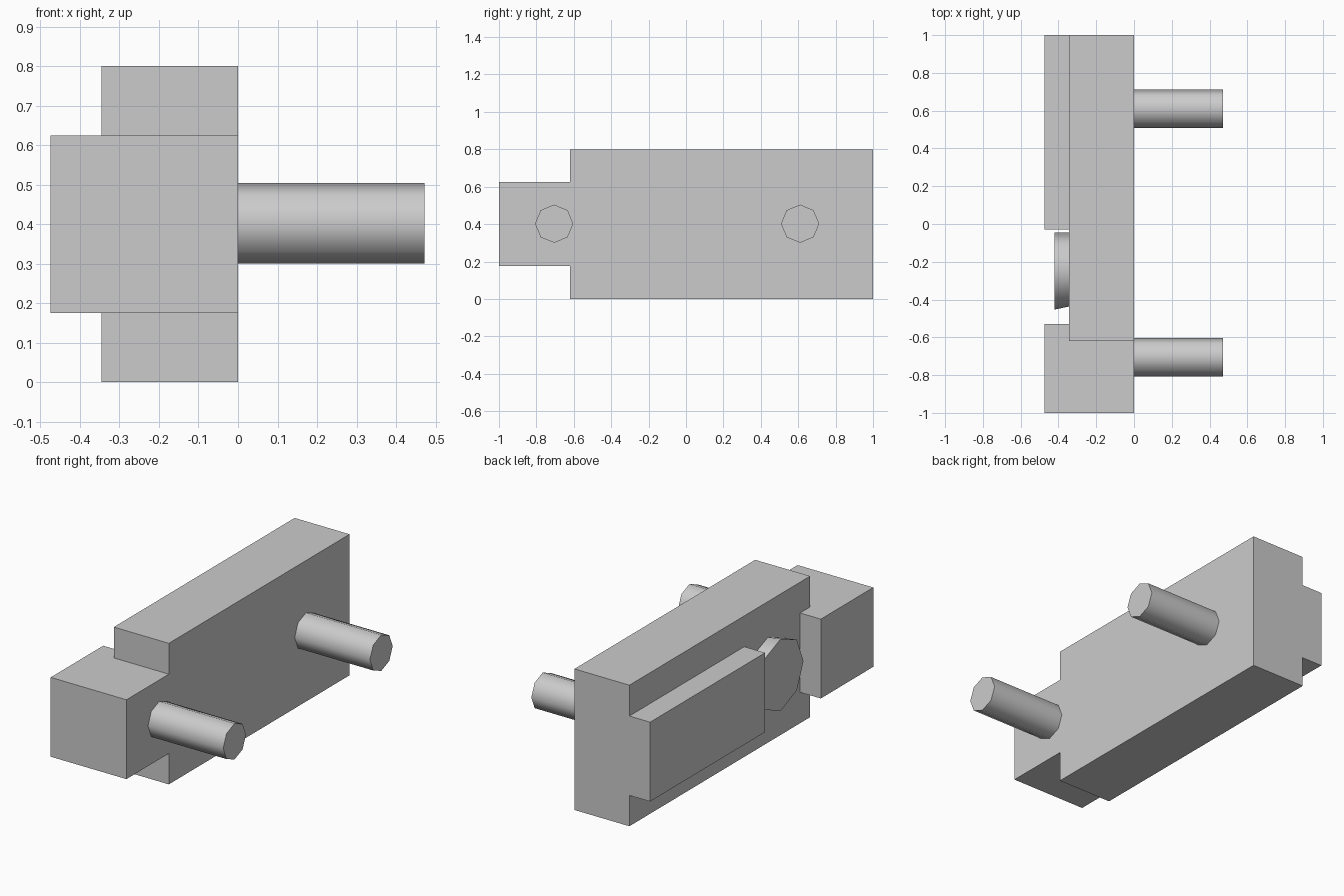
import bpy, bmesh, math
from mathutils import Vector

if "Cube" in bpy.data.objects:
    bpy.data.objects.remove(bpy.data.objects["Cube"])

XS = [-0.475, -0.345, 0.0]
YS = [-1.0, -0.62, -0.53, -0.03, 1.0]
ZS = [0.0, 0.175, 0.625, 0.8]


def finish(bm, name):
    bmesh.ops.recalc_face_normals(bm, faces=bm.faces[:])
    mesh = bpy.data.meshes.new(name)
    bm.to_mesh(mesh)
    bm.free()
    obj = bpy.data.objects.new(name, mesh)
    bpy.context.collection.objects.link(obj)
    return obj


def solid(i, j, k):
    """Which cells of the stepped body are filled."""
    if not (0 <= i < 2 and 0 <= j < 4 and 0 <= k < 3):
        return False
    if k == 1:                       # central rail with a notch in its back
        return not (i == 0 and j == 2)
    return i == 1 and j > 0          # upper and lower parts of the main slab


def make_body():
    bm = bmesh.new()
    for i in range(2):
        for j in range(4):
            for k in range(3):
                if not solid(i, j, k):
                    continue
                for axis in range(3):
                    for side in (0, 1):
                        n = [i, j, k]
                        n[axis] += 2 * side - 1
                        if solid(*n):
                            continue
                        verts = []
                        for a, b in ((0, 0), (1, 0), (1, 1), (0, 1)):
                            c = [i, j, k]
                            c[axis] += side
                            c[(axis + 1) % 3] += a
                            c[(axis + 2) % 3] += b
                            verts.append(bm.verts.new((XS[c[0]], YS[c[1]], ZS[c[2]])))
                        bm.faces.new(verts)
    bmesh.ops.remove_doubles(bm, verts=bm.verts[:], dist=1e-4)
    bmesh.ops.recalc_face_normals(bm, faces=bm.faces[:])
    bmesh.ops.dissolve_limit(bm, angle_limit=0.01, verts=bm.verts[:], edges=bm.edges[:])
    return finish(bm, "stepped_body")


def make_round(name, start, end, r_start, r_end):
    """Eight-sided round bar running along x."""
    bm = bmesh.new()
    rings = []
    for centre, r in ((start, r_start), (end, r_end)):
        rings.append([bm.verts.new(Vector(centre) + Vector(
            (0, r * math.cos(t * math.pi / 4), r * math.sin(t * math.pi / 4))))
            for t in range(8)])
    for t in range(8):
        u = (t + 1) % 8
        bm.faces.new((rings[0][t], rings[0][u], rings[1][u], rings[1][t]))
    for ring in rings:
        bm.faces.new(ring)
    obj = finish(bm, name)
    bpy.ops.object.select_all(action='DESELECT')
    obj.select_set(True)
    bpy.context.view_layer.objects.active = obj
    bpy.ops.object.shade_smooth_by_angle(angle=math.radians(60))
    return obj


# Main body with rail and end block
make_body()

# Two pegs on the flat face
for name, y in (("front_peg", -0.705), ("back_peg", 0.61)):
    make_round(name, (0, y, 0.402), (0.472, y, 0.402), 0.102, 0.102)

# Button in the rail notch, slightly wider at its outer face
make_round("button", (-0.345, -0.241, 0.402), (-0.42, -0.249, 0.402), 0.196, 0.204)
